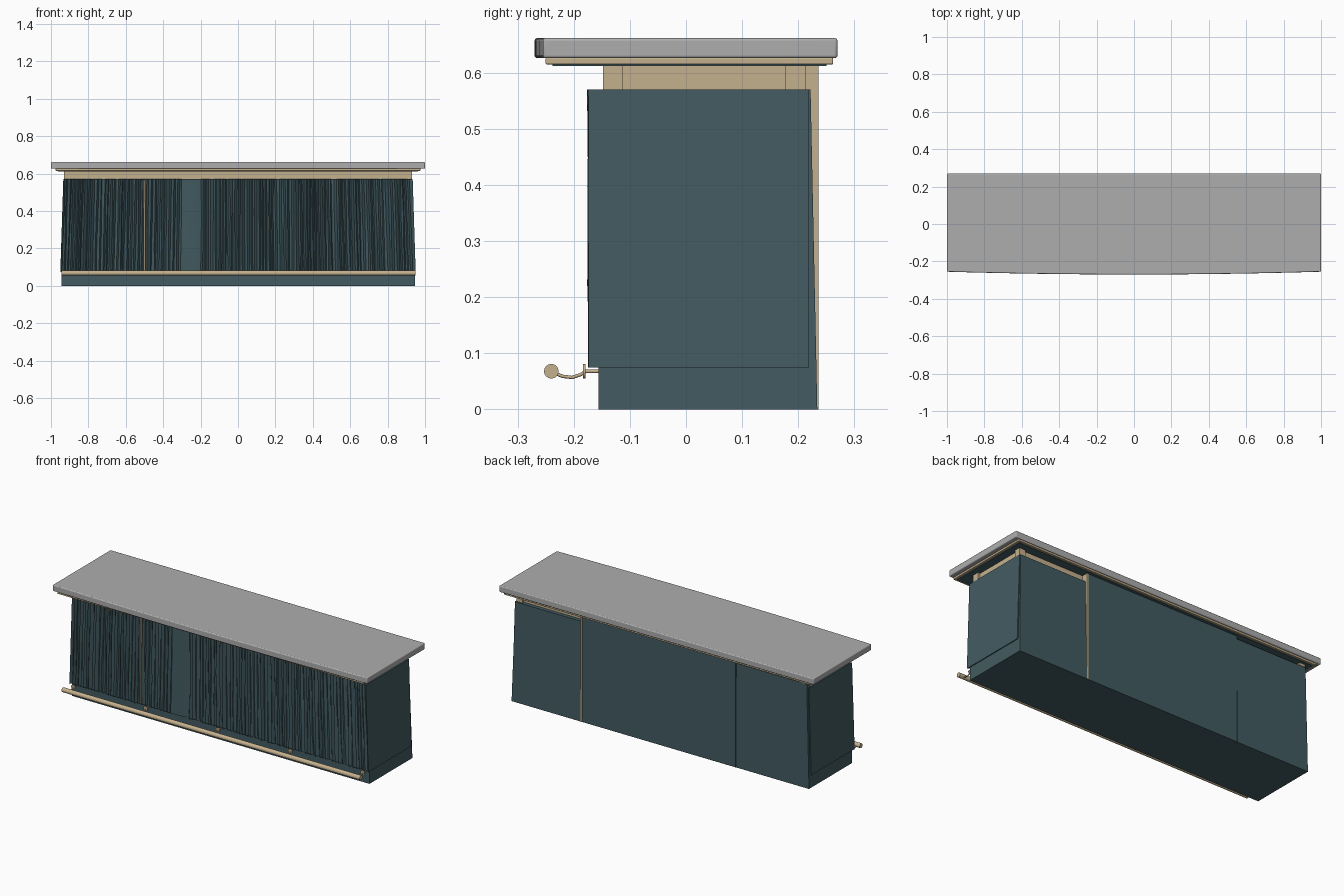
import bpy, bmesh, math, random
from mathutils import Vector

random.seed(7)
if "Cube" in bpy.data.objects:
    bpy.data.objects.remove(bpy.data.objects["Cube"])


def material(name, rgb):
    m = bpy.data.materials.new(name)
    m.use_nodes = True
    m.diffuse_color = (*rgb, 1)
    m.node_tree.nodes["Principled BSDF"].inputs["Base Color"].default_value = (*rgb, 1)
    return m


TEAL = material("dark teal", (0.055, 0.105, 0.12))
BRASS = material("pale brass", (0.56, 0.44, 0.27))
STONE = material("grey stone", (0.42, 0.42, 0.42))


def finish(name, bm, mat, bevel=0.0, smooth=None):
    bmesh.ops.recalc_face_normals(bm, faces=bm.faces)
    mesh = bpy.data.meshes.new(name)
    bm.to_mesh(mesh)
    bm.free()
    mesh.materials.append(mat)
    ob = bpy.data.objects.new(name, mesh)
    bpy.context.collection.objects.link(ob)
    if bevel:
        b = ob.modifiers.new("soft edges", "BEVEL")
        b.width, b.segments = bevel, 3
        b.limit_method = "ANGLE"
    if smooth:
        bpy.ops.object.select_all(action="DESELECT")
        ob.select_set(True)
        bpy.context.view_layer.objects.active = ob
        bpy.ops.object.shade_smooth_by_angle(angle=math.radians(smooth))
    return ob


def loft(name, rings, mat, **kw):
    """Skin a stack of equal outlines and cap both ends."""
    bm = bmesh.new()
    rows = [[bm.verts.new(p) for p in ring] for ring in rings]
    n = len(rows[0])
    for a, b in zip(rows, rows[1:]):
        for i in range(n):
            j = (i + 1) % n
            bm.faces.new((a[i], a[j], b[j], b[i]))
    bm.faces.new(rows[0])
    bm.faces.new(rows[-1])
    return finish(name, bm, mat, **kw)


def rect(x0, x1, y0, y1, z):
    return [(x0, y0, z), (x1, y0, z), (x1, y1, z), (x0, y1, z)]


def box(name, x0, x1, y0, y1, z0, z1, mat, **kw):
    return loft(name, [rect(x0, x1, y0, y1, z0), rect(x0, x1, y0, y1, z1)], mat, **kw)


def tube(name, points, radius, mat, sides=12):
    rings = []
    pts = [Vector(p) for p in points]
    for i, p in enumerate(pts):
        d = (pts[min(i + 1, len(pts) - 1)] - pts[max(i - 1, 0)]).normalized()
        side = d.orthogonal() if abs(d.x) > 0.9 else Vector((1, 0, 0))
        side.normalize()
        up = d.cross(side)
        rings.append([p + radius * (math.cos(a) * side + math.sin(a) * up)
                      for a in (math.tau * k / sides for k in range(sides))])
    return loft(name, rings, mat, smooth=40)


# Stone top, front edge gently bowed
def top_outline(z):
    xs = [-1 + 2 * i / 16 for i in range(17)]
    return [(x, -0.255 - 0.015 * (1 - x * x), z) for x in xs] + [(1, 0.27, z), (-1, 0.27, z)]


loft("counter_top", [top_outline(0.626), top_outline(0.662)], STONE, bevel=0.005, smooth=35)
box("counter_top_trim", -0.975, 0.975, -0.25, 0.262, 0.615, 0.627, BRASS, bevel=0.002)
box("soffit_panel", -0.962, 0.962, -0.238, 0.25, 0.612, 0.616, TEAL)

# Recessed brass neck with small corner pilasters
box("neck", -0.915, 0.915, -0.14, 0.2, 0.565, 0.614, BRASS)
for side, x in (("right", -0.91), ("left", 0.91)):
    for end, y in (("front", -0.13), ("back", 0.195)):
        box(f"neck_pilaster_{end}_{side}", x - 0.02, x + 0.02, y - 0.018, y + 0.018,
            0.565, 0.614, BRASS)

# Body with irregular pleated front, flaring slightly downwards
xs, x = [], -0.925
while x < 0.925:
    flat = -0.3 < x < -0.2
    xs.append((x, flat))
    x += random.uniform(0.03, 0.05) if flat else random.uniform(0.006, 0.014)
depths = [-0.168 if flat else -0.158 - 0.016 * (i % 2) * random.uniform(0.5, 1)
          for i, (x, flat) in enumerate(xs)]
rings = []
for t in (0, 0.3, 0.65, 1):
    half = 0.95 - 0.016 * t
    z = 0.075 + 0.495 * t
    ring = [(-half, -0.174, z)]
    for (x, flat), y in zip(xs, depths):
        wobble = 0 if flat else random.uniform(-0.003, 0.003)
        ring.append((x * half / 0.935 + wobble * 0.7, y + wobble, z))
    ring += [(half, -0.174, z), (half, 0.219, z), (-half, 0.219, z)]
    rings.append(ring)
loft("pleated_body", rings, TEAL, smooth=30)

box("plinth", -0.945, 0.945, -0.156, 0.222, 0, 0.076, TEAL)

# Back panels: a lower leaning one, and two reaching the top
loft("back_panel_left", [rect(0.5, 0.945, 0.2, 0.234, 0),
                         rect(0.5, 0.93, 0.2, 0.222, 0.57)], TEAL)
box("back_panel_middle", -0.48, 0.5, 0.2, 0.234, 0, 0.612, TEAL)
loft("back_panel_right", [rect(-0.945, -0.482, 0.2, 0.233, 0),
                          rect(-0.93, -0.482, 0.2, 0.232, 0.598)], TEAL)
box("back_trim_post", 0.495, 0.505, 0.2, 0.236, 0, 0.614, BRASS)
box("back_trim_corner", -0.925, -0.89, 0.2, 0.234, 0.598, 0.614, BRASS)

# Slim brass inlays in the front
box("front_inlay_wide", -0.506, -0.498, -0.172, -0.15, 0.08, 0.565, BRASS)
box("front_inlay_short", 0.162, 0.166, -0.172, -0.15, 0.3, 0.37, BRASS)

# Foot rail on curved brackets
tube("foot_rail", [(-0.945, -0.24, 0.068), (0.95, -0.24, 0.068)], 0.013, BRASS, 20)
for i, x in enumerate((-0.92, -0.46, 0, 0.46, 0.92)):
    tube(f"rail_bracket_{i + 1}", [(x, -0.235, 0.065), (x, -0.22, 0.059), (x, -0.203, 0.057),
                                   (x, -0.188, 0.062), (x, -0.178, 0.068), (x, -0.15, 0.068)],
         0.003, BRASS)
    tube(f"rail_rosette_{i + 1}", [(x, -0.184, 0.068), (x, -0.179, 0.068)], 0.013, BRASS, 16)
